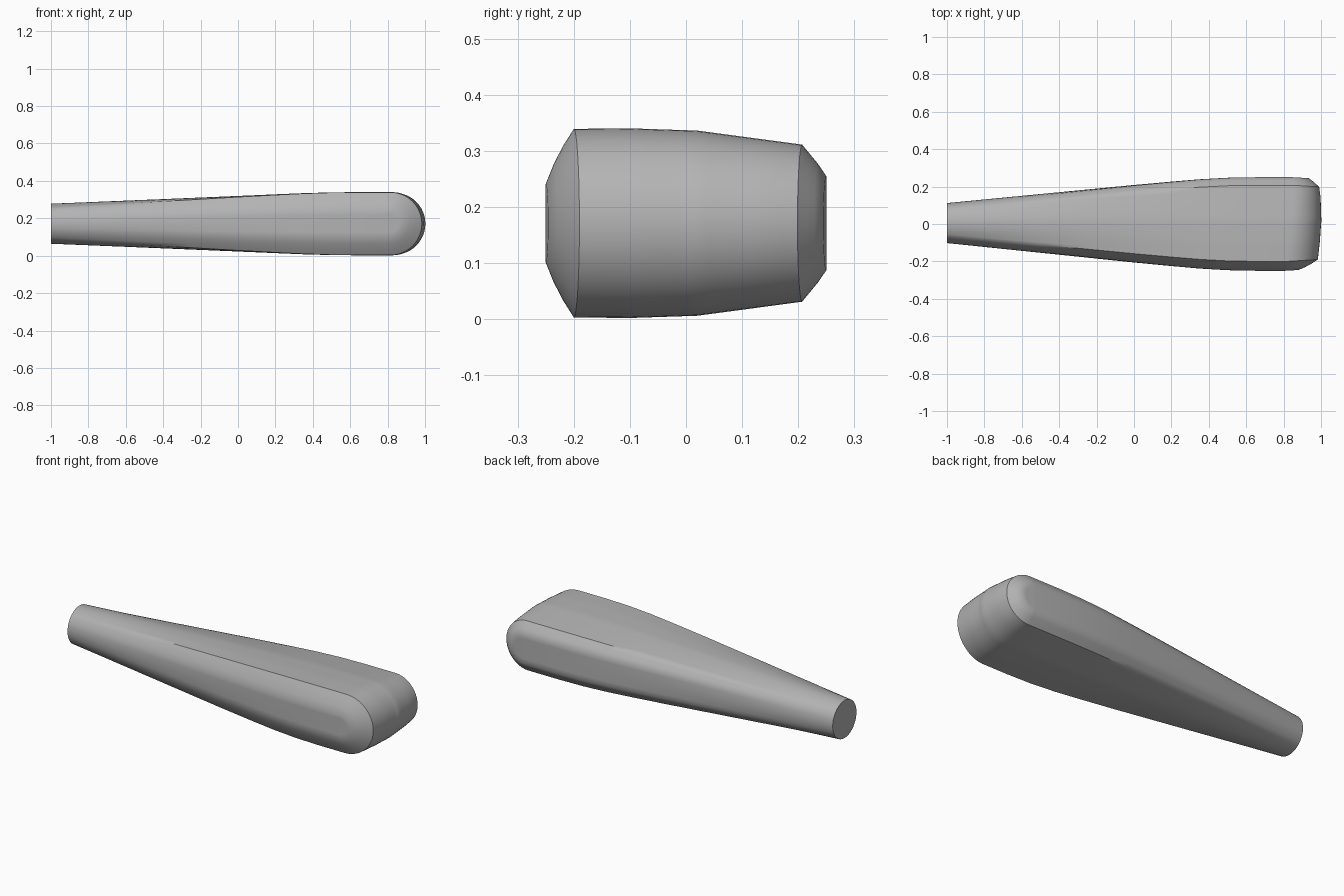
import bpy, bmesh, math

cube = bpy.data.objects.get("Cube")
if cube:
    bpy.data.objects.remove(cube, do_unlink=True)

mat = bpy.data.materials.new("plain grey")
mat.use_nodes = True
GREY = (0.45, 0.45, 0.45, 1)
mat.diffuse_color = GREY
mat.node_tree.nodes["Principled BSDF"].inputs["Base Color"].default_value = GREY

ZC = 0.171          # height of the centre line
END_R = 0.107       # radius of the round narrow end

# Head section, front to back: (y, half height)
KEYS = [(-.25, 0), (-.25, .07), (-.236, .105), (-.219, .138), (-.2, .168),
        (-.1, .169), (.02, .165), (.207, .14), (.235, .106), (.25, .084), (.25, 0)]
STEPS = [3, 1, 1, 1, 4, 5, 7, 2, 1, 3]

profile = []
for (a, b), n in zip(zip(KEYS, KEYS[1:]), STEPS):
    for i in range(n):
        t = i / n
        profile.append((a[0] + (b[0] - a[0]) * t, a[1] + (b[1] - a[1]) * t))
profile.append(KEYS[-1])

# Loft stations along the handle: (x, blend from round to head section)
STATIONS = [(-1, 0), (-.75, .175), (-.5, .35), (-.25, .525), (0, .7),
            (.2, .83), (.35, .92), (.5, .98), (.65, 1)]
TURNS = 24


def outline(y, r):
    """Loop from the narrow end, round the head and back, for one profile point."""
    ang = math.atan2(r / .168, y / .25)
    cy, cr = .005 + END_R * math.cos(ang), END_R * math.sin(ang)
    side = [(x, cy + (y - cy) * f, cr + (r - cr) * f) for x, f in STATIONS]
    cx = .835 + .1 * min(y, .15)
    pts = [(x, yy, ZC + h) for x, yy, h in side]
    for i in range(TURNS + 1):
        a = math.pi * (.5 - i / TURNS)
        # the outer faces lean in slightly towards the tip
        lean = .06 * max(0, r * math.cos(a)) * (-1 if y > 0 else 1)
        pts.append((cx + r * math.cos(a), y + lean, ZC + r * math.sin(a)))
    return pts + [(x, yy, ZC - h) for x, yy, h in reversed(side)]


bm = bmesh.new()
rows = [[bm.verts.new(p) for p in outline(y, r)] for y, r in profile]
for a, b in zip(rows, rows[1:]):
    for i in range(len(a) - 1):
        bm.faces.new((a[i], b[i], b[i + 1], a[i + 1]))

# Flat disc closing the narrow end
bm.faces.new([r[0] for r in rows] + [r[-1] for r in reversed(rows[1:-1])])
bmesh.ops.remove_doubles(bm, verts=bm.verts, dist=.0005)
bmesh.ops.dissolve_degenerate(bm, edges=bm.edges, dist=.0005)
bmesh.ops.recalc_face_normals(bm, faces=bm.faces)

mesh = bpy.data.meshes.new("tapered_handle")
bm.to_mesh(mesh)
bm.free()
mesh.materials.append(mat)
obj = bpy.data.objects.new("tapered_handle", mesh)
bpy.context.collection.objects.link(obj)
bpy.ops.object.select_all(action='DESELECT')
obj.select_set(True)
bpy.context.view_layer.objects.active = obj
bpy.ops.object.shade_smooth_by_angle(angle=math.radians(40))
